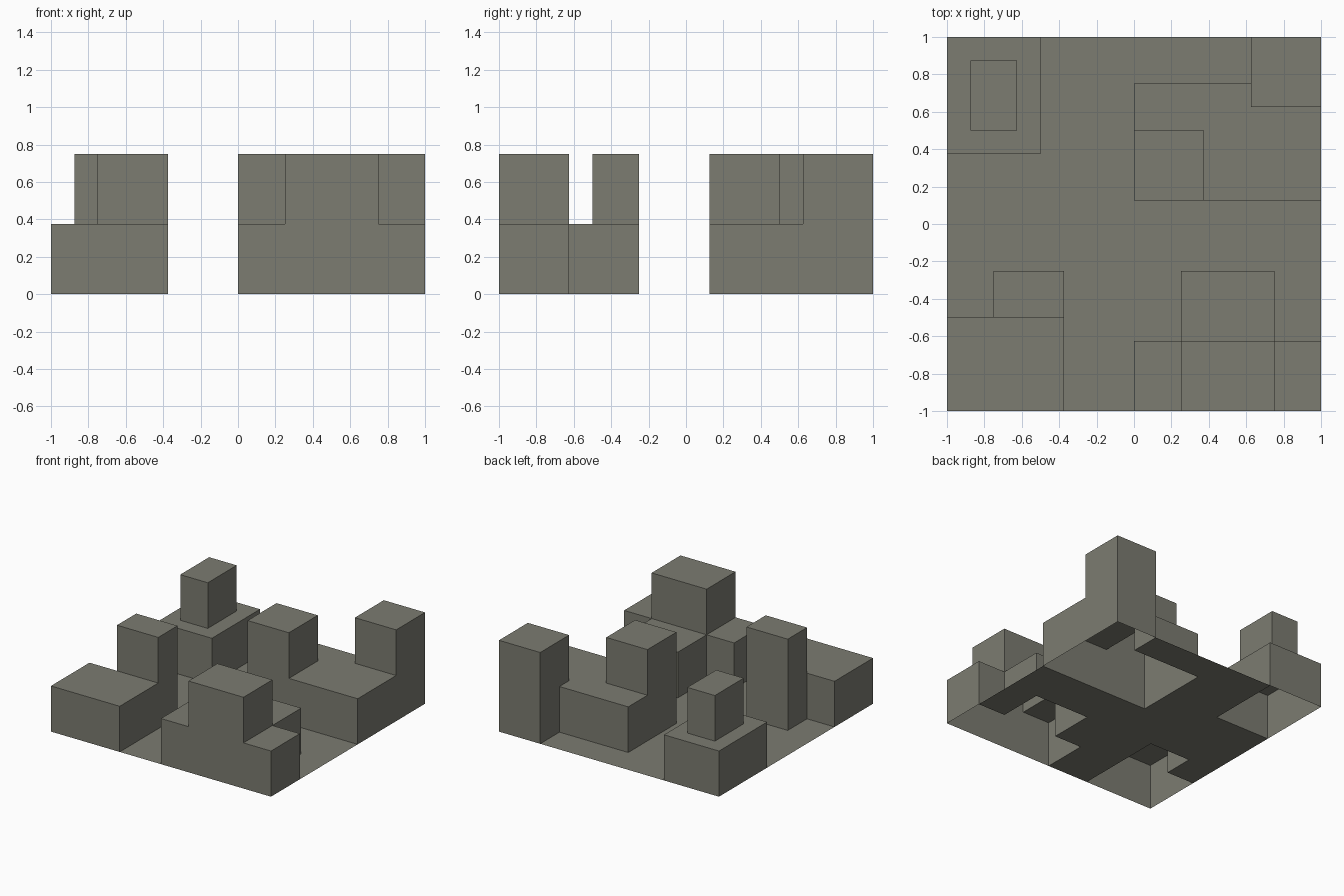
import bpy, bmesh, math

if "Cube" in bpy.data.objects:
    bpy.data.objects.remove(bpy.data.objects["Cube"])

S = 0.125      # module of the plan grid
N = 16         # modules per side
LEVEL = 0.375  # storey height

stone = bpy.data.materials.new("warm_grey_stone")
stone.diffuse_color = (0.2, 0.2, 0.165, 1)
stone.use_nodes = True
stone.node_tree.nodes["Principled BSDF"].inputs["Base Color"].default_value = stone.diffuse_color

# Each building: rectangles (x0, y0, x1, y1, storeys); taller ones come last
buildings = {
    "back_left_building": [(-1, .375, -.5, 1, 1), (-.875, .5, -.625, .875, 2)],
    "back_right_building": [(0, .125, 1, .75, 1), (0, .125, .375, .5, 2),
                            (.625, .625, 1, 1, 2)],
    "front_left_building": [(-1, -1, -.375, -.5, 1), (-.75, -.5, -.375, -.25, 2)],
    "front_right_building": [(0, -1, 1, -.625, 1), (.25, -.625, .75, -.25, 1),
                             (.25, -1, .75, -.625, 2)],
}


def height_map(rects):
    """Storeys for each plan cell covered by the rectangles."""
    cells = {}
    for x0, y0, x1, y1, h in rects:
        for i in range(round((x0 + 1) / S), round((x1 + 1) / S)):
            for j in range(round((y0 + 1) / S), round((y1 + 1) / S)):
                cells[i, j] = h
    return cells


def build(name, cells):
    """Flat tops plus the walls stepping down to lower cells; open underneath."""
    bm = bmesh.new()

    def quad(*pts):
        bm.faces.new([bm.verts.new((x * S - 1, y * S - 1, z * LEVEL)) for x, y, z in pts])

    for (i, j), h in cells.items():
        c = [(i, j), (i + 1, j), (i + 1, j + 1), (i, j + 1)]
        quad(*[(x, y, h) for x, y in c])
        for k, (di, dj) in enumerate([(0, -1), (1, 0), (0, 1), (-1, 0)]):
            a, b = c[k], c[(k + 1) % 4]
            for z in range(cells.get((i + di, j + dj), 0), h):
                quad((*a, z), (*b, z), (*b, z + 1), (*a, z + 1))
    bmesh.ops.remove_doubles(bm, verts=bm.verts[:], dist=1e-4)
    bmesh.ops.dissolve_limit(bm, angle_limit=math.radians(1),
                             verts=bm.verts[:], edges=bm.edges[:])
    mesh = bpy.data.meshes.new(name)
    bm.to_mesh(mesh)
    bm.free()
    mesh.materials.append(stone)
    bpy.context.collection.objects.link(bpy.data.objects.new(name, mesh))


# Buildings
covered = set()
for name, rects in buildings.items():
    cells = height_map(rects)
    covered |= set(cells)
    build(name, cells)

# Ground sheet, left open below the buildings
build("ground", {(i, j): 0 for i in range(N) for j in range(N) if (i, j) not in covered})
